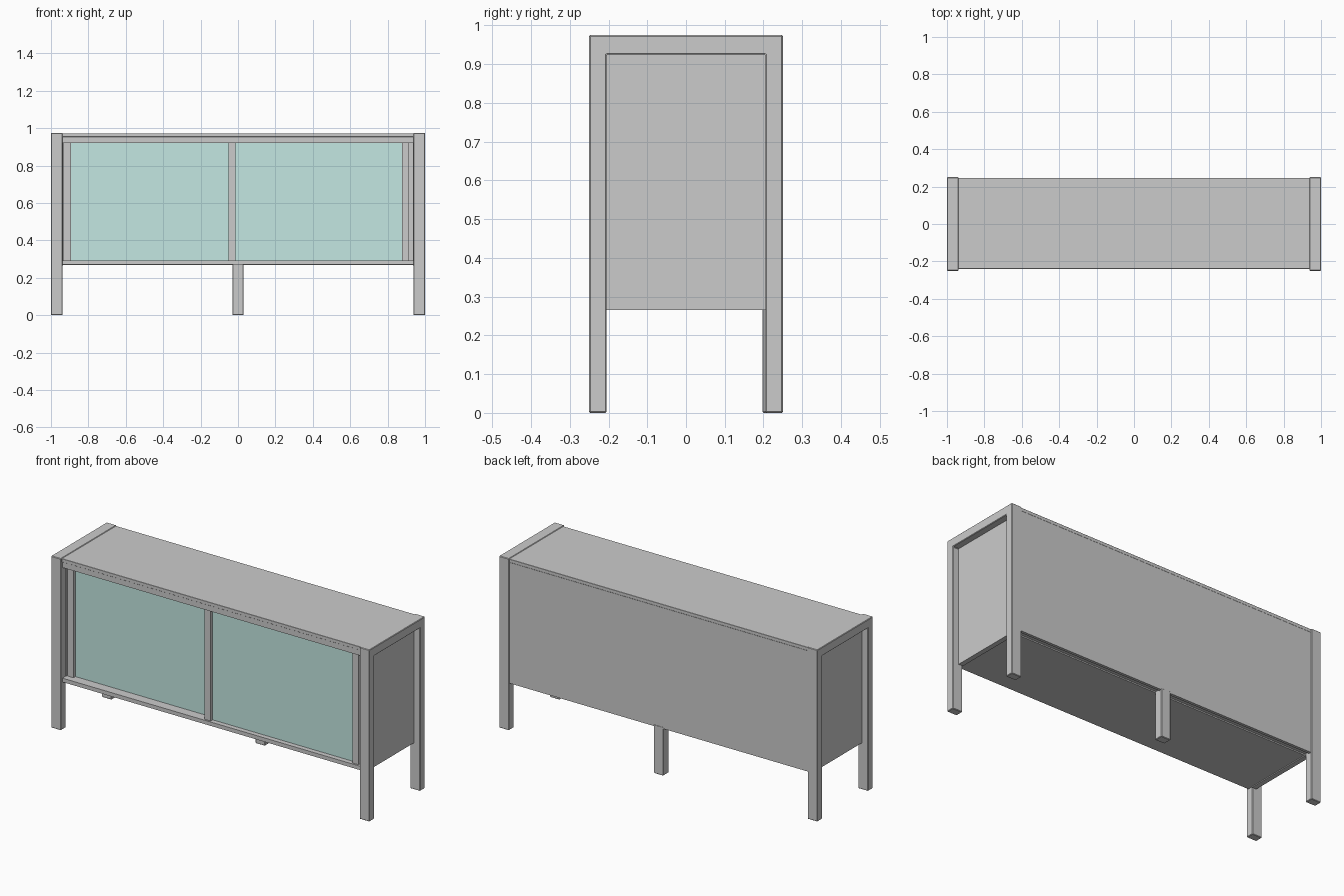
import bpy, bmesh

if "Cube" in bpy.data.objects:
    bpy.data.objects.remove(bpy.data.objects["Cube"])

glass = bpy.data.materials.new("teal_glass")
glass.diffuse_color = (0.55, 0.8, 0.76, 1)
glass.use_nodes = True
glass.node_tree.nodes["Principled BSDF"].inputs["Base Color"].default_value = glass.diffuse_color


def finish(name, bm, mat=None, bevel=0):
    me = bpy.data.meshes.new(name)
    bmesh.ops.recalc_face_normals(bm, faces=bm.faces)
    bm.to_mesh(me)
    bm.free()
    ob = bpy.data.objects.new(name, me)
    bpy.context.collection.objects.link(ob)
    if mat:
        me.materials.append(mat)
    if bevel:
        mod = ob.modifiers.new("bevel", 'BEVEL')
        mod.width = bevel
        mod.segments = 1
    return ob


def box(name, x, y, z, mat=None, bevel=0):
    bm = bmesh.new()
    bmesh.ops.create_cube(bm, size=1)
    for v in bm.verts:
        v.co = [lo + (c + 0.5) * (hi - lo) for c, (lo, hi) in zip(v.co, (x, y, z))]
    return finish(name, bm, mat, bevel)


def prism(name, profile, x0, x1, bevel=0):
    # extrude a (y, z) outline along x
    bm = bmesh.new()
    face = bm.faces.new([bm.verts.new((x0, y, z)) for y, z in profile])
    ext = bmesh.ops.extrude_face_region(bm, geom=[face])
    moved = [g for g in ext["geom"] if isinstance(g, bmesh.types.BMVert)]
    bmesh.ops.translate(bm, verts=moved, vec=(x1 - x0, 0, 0))
    return finish(name, bm, None, bevel)


# end frames (inverted U) and inset side panels
arch = [(-0.25, 0), (-0.25, 0.975), (0.25, 0.975), (0.25, 0),
        (0.205, 0), (0.205, 0.925), (-0.205, 0.925), (-0.205, 0)]
for side, s in (("left", -1), ("right", 1)):
    prism(side + "_leg_frame", arch, *sorted((s * 0.938, s * 1.0)), bevel=0.003)
    box(side + "_side_panel", sorted((s * 0.935, s * 0.963)), (-0.207, 0.207), (0.265, 0.93))

# carcass
W = (-0.94, 0.94)
box("top_board", W, (-0.24, 0.246), (0.953, 0.972), bevel=0.001)
box("top_front_rail", W, (-0.236, -0.17), (0.92, 0.953))
box("back_panel", W, (0.23, 0.246), (0.267, 0.953))
box("bottom_board", W, (-0.236, 0.2), (0.27, 0.292))
box("bottom_back_strip", W, (0.2, 0.23), (0.277, 0.292))

# support leg at the middle of the back
box("back_centre_leg", (-0.03, 0.03), (0.198, 0.247), (0, 0.277), bevel=0.003)

# sliding doors: left one runs behind the right one
Z = (0.292, 0.92)
for name, x0, x1, y in (("left", -0.932, 0.012, -0.2), ("right", -0.052, 0.915, -0.226)):
    box(name + "_door_stile_a", (x0, x0 + 0.038), (y, y + 0.024), Z)
    box(name + "_door_stile_b", (x1 - 0.038, x1), (y, y + 0.024), Z)
    box(name + "_door_glass", (x0 + 0.038, x1 - 0.038), (y + 0.018, y + 0.023), Z, glass)
